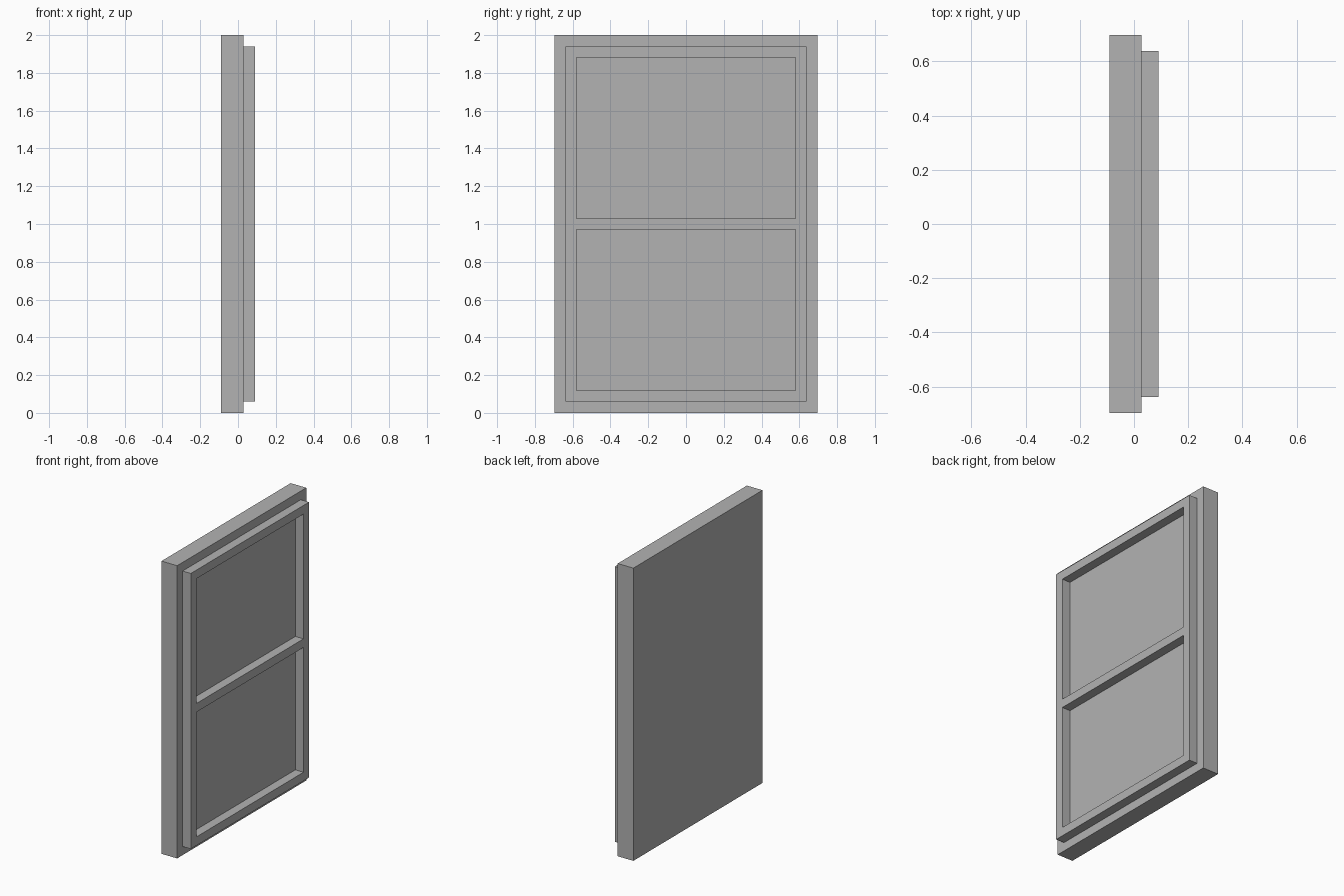
import bpy
import bmesh

cube = bpy.data.objects.get("Cube")
if cube:
    bpy.data.objects.remove(cube, do_unlink=True)

# Single painted finish
grey = bpy.data.materials.new("mid_grey")
grey.use_nodes = True
colour = (0.448, 0.448, 0.448, 1)
grey.diffuse_color = colour
grey.node_tree.nodes["Principled BSDF"].inputs["Base Color"].default_value = colour

HALF_WIDTH, HEIGHT = 0.697, 2.0
BACK, FACE, FRONT = -0.09, 0.028, 0.09   # depths along x
BAR = 0.059                              # width of every border and bar


def lattice(name, ys, zs, x0, x1, is_open):
    """Extrude a grid of cells along x, leaving out the open ones."""
    bm = bmesh.new()
    corners = [[bm.verts.new((x0, y, z)) for z in zs] for y in ys]
    for i in range(len(ys) - 1):
        for j in range(len(zs) - 1):
            if not is_open(i, j):
                bm.faces.new((corners[i][j], corners[i + 1][j],
                              corners[i + 1][j + 1], corners[i][j + 1]))
    # Keep the rear faces so that the part is a closed solid
    result = bmesh.ops.extrude_face_region(bm, geom=bm.faces[:], use_keep_orig=True)
    moved = [v for v in result["geom"] if isinstance(v, bmesh.types.BMVert)]
    bmesh.ops.translate(bm, verts=moved, vec=(x1 - x0, 0, 0))
    loose = [v for v in bm.verts if not v.link_faces]
    bmesh.ops.delete(bm, geom=loose, context="VERTS")
    bmesh.ops.recalc_face_normals(bm, faces=bm.faces)
    mesh = bpy.data.meshes.new(name)
    bm.to_mesh(mesh)
    bm.free()
    mesh.materials.append(grey)
    obj = bpy.data.objects.new(name, mesh)
    bpy.context.collection.objects.link(obj)
    return obj


# Solid backing slab
lattice("backing_panel", (-HALF_WIDTH, HALF_WIDTH), (0, HEIGHT),
        BACK, FACE, lambda i, j: False)

# Raised frame with two equal openings, set slightly into the slab
outer = HALF_WIDTH - BAR
inner = outer - BAR
middle = HEIGHT / 2
frame_ys = (-outer, -inner, inner, outer)
frame_zs = (BAR, 2 * BAR, middle - BAR / 2, middle + BAR / 2,
            HEIGHT - 2 * BAR, HEIGHT - BAR)
lattice("raised_frame", frame_ys, frame_zs, FACE - 0.004, FRONT,
        lambda i, j: i == 1 and j in (1, 3))
